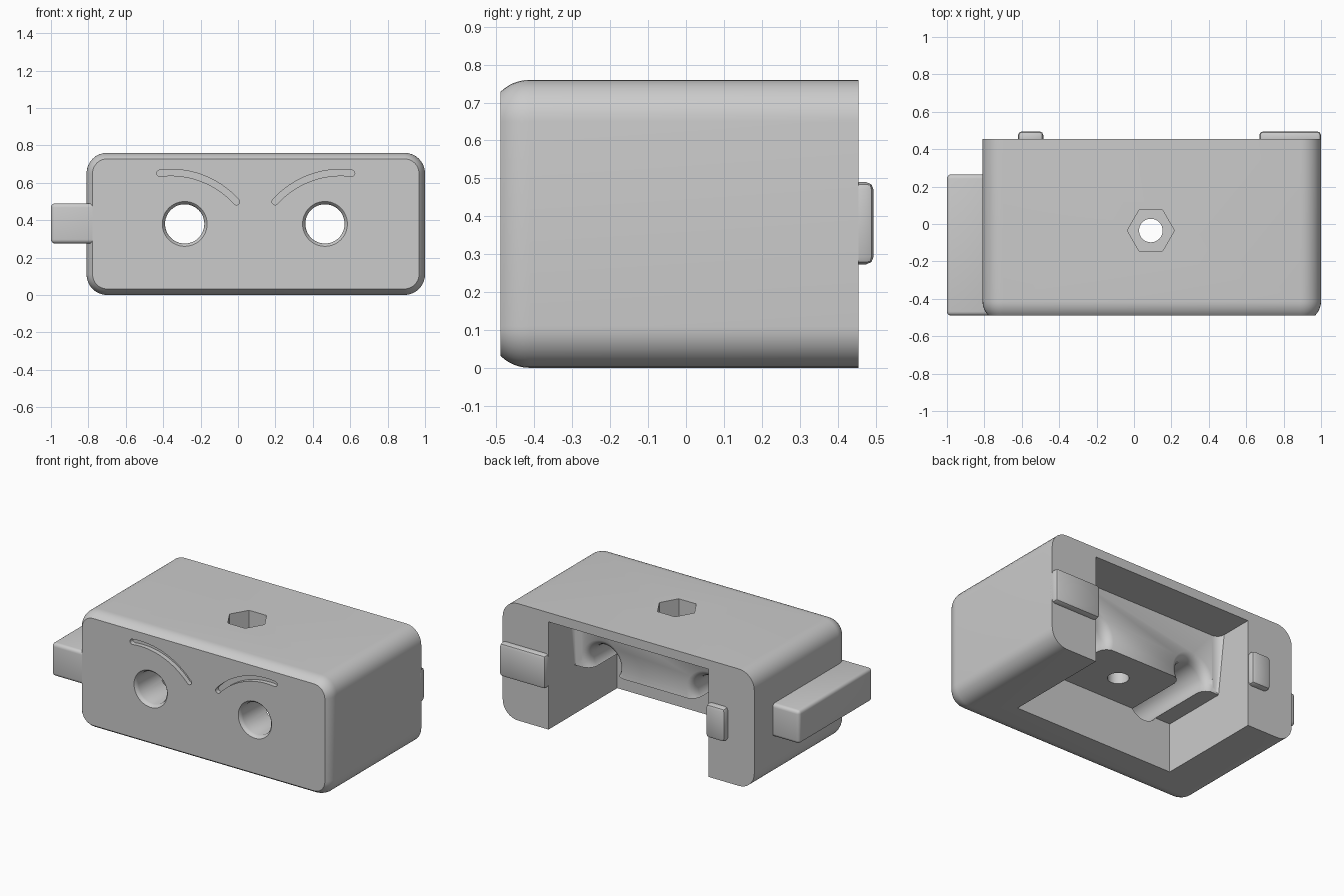
import bpy, bmesh, math
from mathutils import Vector, Matrix

if "Cube" in bpy.data.objects:
    bpy.data.objects.remove(bpy.data.objects["Cube"], do_unlink=True)

grey = bpy.data.materials.new("plain_grey")
grey.use_nodes = True
colour = (0.6, 0.6, 0.6, 1)
grey.diffuse_color = colour
grey.node_tree.nodes["Principled BSDF"].inputs["Base Color"].default_value = colour


def finish(name, bm):
    bmesh.ops.recalc_face_normals(bm, faces=bm.faces)
    mesh = bpy.data.meshes.new(name)
    bm.to_mesh(mesh)
    bm.free()
    mesh.materials.append(grey)
    obj = bpy.data.objects.new(name, mesh)
    bpy.context.collection.objects.link(obj)
    return obj


def loft(name, rings):
    """Skin a stack of closed rings and cap both ends."""
    bm = bmesh.new()
    loops = [[bm.verts.new(p) for p in ring] for ring in rings]
    n = len(loops[0])
    for a, b in zip(loops, loops[1:]):
        for i in range(n):
            bm.faces.new((a[i], a[(i + 1) % n], b[(i + 1) % n], b[i]))
    bm.faces.new(loops[0])
    bm.faces.new(loops[-1])
    return finish(name, bm)


def box(name, lo, hi, bevel=0, segments=3):
    lo, hi = Vector(lo), Vector(hi)
    bm = bmesh.new()
    bmesh.ops.create_cube(bm, size=1)
    for v in bm.verts:
        v.co = (lo + hi) / 2 + v.co * (hi - lo)
    if bevel:
        bmesh.ops.bevel(bm, geom=bm.edges[:], offset=bevel, segments=segments,
                        profile=0.5, affect='EDGES')
    return finish(name, bm)


def shade(obj):
    bpy.ops.object.select_all(action='DESELECT')
    obj.select_set(True)
    bpy.context.view_layer.objects.active = obj
    bpy.ops.object.shade_smooth_by_angle(angle=math.radians(32))


def circle(centre, radius, n, axis):
    pts = []
    for i in range(n):
        a = math.tau * i / n
        u, v = radius * math.cos(a), radius * math.sin(a)
        pts.append(Vector(centre) + (Vector((u, 0, v)) if axis == 'Y' else Vector((u, v, 0))))
    return pts


def cut(target, cutter):
    cutter.hide_render = True
    mod = target.modifiers.new(cutter.name, 'BOOLEAN')
    mod.operation, mod.solver, mod.object = 'DIFFERENCE', 'EXACT', cutter
    bpy.ops.object.select_all(action='DESELECT')
    bpy.context.view_layer.objects.active = target
    target.select_set(True)
    bpy.ops.object.modifier_apply(modifier=mod.name)
    bpy.data.objects.remove(cutter, do_unlink=True)


# Body: rounded rectangle with a part-rounded front rim
X0, X1, Y0, Y1, H, R = -0.81, 1.0, -0.49, 0.455, 0.76, 0.11


def body_ring(y, inset):
    ring = []
    for k, (cx, cz) in enumerate(((X1 - R, H - R), (X0 + R, H - R), (X0 + R, R), (X1 - R, R))):
        for i in range(9):
            a = math.radians(90 * k + 90 * i / 8)
            r = R - inset
            ring.append((cx + r * math.cos(a), y, cz + r * math.sin(a)))
    return ring


rings = []
for i in range(7):
    t = math.radians(45 - 45 * i / 6)
    rings.append(body_ring(Y0 + R * (math.sin(math.radians(45)) - math.sin(t)),
                           R * (1 - math.cos(t))))
rings.append(body_ring(Y1, 0))
body = loft("body", rings)

# Stepped cavity, open at the back and underneath
LEDGE, LOW, HIGH, FRONT = 0.19, 0.32, 0.70, -0.25
profile = [(0.6, -0.1), (FRONT, -0.1), (FRONT, LOW), (LEDGE, LOW), (LEDGE, HIGH), (0.6, HIGH)]
cavity = loft("cavity_cutter", [[(x, y, z) for y, z in profile] for x in (-0.48, 0.67)])
bm = bmesh.new()
bm.from_mesh(cavity.data)
rounded = [e for e in bm.edges if all(abs(v.co.y - LEDGE) < 0.001 for v in e.verts)
           and min(v.co.z for v in e.verts) < HIGH - 0.1]
bmesh.ops.bevel(bm, geom=rounded, offset=0.05, segments=5, profile=0.5, affect='EDGES')
bm.to_mesh(cavity.data)
bm.free()
cut(body, cavity)

# Round eye holes, eased at the front and flared at the ledge
eye_profile = [(-0.6, 0.12), (-0.49, 0.12), (-0.48, 0.11), (-0.465, 0.105), (0.13, 0.105),
               (0.155, 0.112), (0.175, 0.125), (0.19, 0.15), (0.3, 0.15)]
for x in (-0.285, 0.465):
    cut(body, loft("eye_cutter", [circle((x, y, 0.38), r, 48, 'Y') for y, r in eye_profile]))

# Engraved brows: arcs with round ends, mirrored about the eye midline
MID, ARC, HALF = 0.095, 0.473, 0.017
for side in (-1, 1):
    outline = []
    centre = Vector((0.455, 0.182))
    a0, a1 = math.radians(42), math.radians(97)

    def on_arc(a, r):
        return centre + Vector((-math.cos(a), math.sin(a))) * r - Vector((0, 0))

    for i in range(17):
        outline.append(on_arc(a0 + (a1 - a0) * i / 16, ARC + HALF))
    for end, start in ((a1, 0), (a0, math.pi)):
        if end == a0:
            for i in range(17):
                outline.append(on_arc(a1 + (a0 - a1) * i / 16, ARC - HALF))
        for i in range(1, 6):
            b = end + start + math.pi * i / 6
            outline.append(on_arc(end, ARC) + Vector((-math.cos(b), math.sin(b))) * HALF)
    rings = [[(MID + side * p.x, y, p.y) for p in outline] for y in (-0.55, -0.46)]
    cut(body, loft("brow_cutter", rings))

# Hexagonal nut pocket and screw hole in the top
for name, r, n, low in (("nut_cutter", 0.126, 6, 0.5), ("screw_cutter", 0.063, 32, 0.2)):
    cut(body, loft(name, [circle((0.09, -0.035, z), r, n, 'Z') for z in (low, 0.9)]))
shade(body)

# Side rail and the two rear tabs
shade(box("side_rail", (-1.0, Y0, 0.275), (-0.74, 0.265, 0.49), 0.022, 4))
for name, x0, x1 in (("rear_tab_wide", 0.67, 1.0), ("rear_tab_narrow", -0.62, -0.485)):
    shade(box(name, (x0, 0.42, 0.273), (x1, 0.495, 0.49), 0.02, 2))
